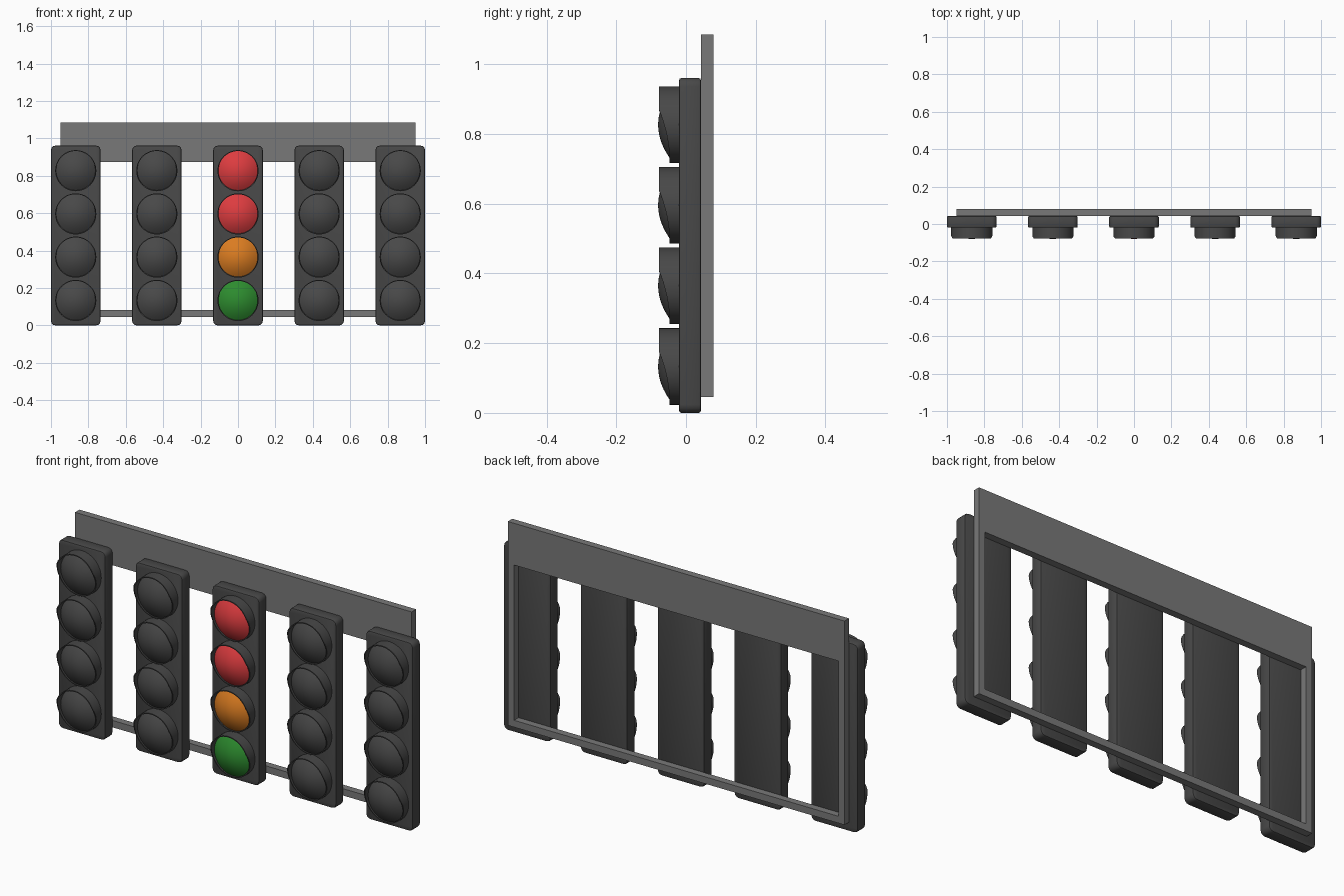
import bpy, bmesh, math

if "Cube" in bpy.data.objects:
    bpy.data.objects.remove(bpy.data.objects["Cube"])


def material(name, r, g, b):
    m = bpy.data.materials.new(name)
    m.diffuse_color = (r, g, b, 1)
    m.use_nodes = True
    m.node_tree.nodes["Principled BSDF"].inputs["Base Color"].default_value = m.diffuse_color
    return m


DARK = material("dark grey housing", 0.065, 0.065, 0.065)
FRAME = material("mid grey frame", 0.19, 0.19, 0.19)
RED = material("red lens", 0.72, 0.045, 0.05)
ORANGE = material("orange lens", 0.70, 0.20, 0.015)
GREEN = material("green lens", 0.026, 0.26, 0.028)

COLUMNS = [-0.8675, -0.434, 0.0, 0.434, 0.8675]
LAMPS = [(0.827, RED), (0.596, RED), (0.365, ORANGE), (0.133, GREEN)]
SEG = 48
R_OUT, R_IN = 0.11, 0.105


def finish(bm, name, mat, smooth=None):
    bmesh.ops.recalc_face_normals(bm, faces=bm.faces)
    me = bpy.data.meshes.new(name)
    bm.to_mesh(me)
    bm.free()
    me.materials.append(mat)
    ob = bpy.data.objects.new(name, me)
    bpy.context.collection.objects.link(ob)
    if smooth:
        bpy.context.view_layer.objects.active = ob
        ob.select_set(True)
        bpy.ops.object.shade_smooth_by_angle(angle=math.radians(smooth))
        ob.select_set(False)
    return ob


def box_bm(x0, x1, y0, y1, z0, z1):
    bm = bmesh.new()
    bmesh.ops.create_cube(bm, size=1)
    for v in bm.verts:
        v.co = (x1 if v.co.x > 0 else x0, y1 if v.co.y > 0 else y0, z1 if v.co.z > 0 else z0)
    return bm


def housing(x):
    # Box with rounded upright corners and softened front and back rims
    bm = box_bm(x - 0.1325, x + 0.1325, -0.02, 0.043, 0, 0.961)
    corners = [e for e in bm.edges if abs(e.verts[0].co.y - e.verts[1].co.y) > 0.01]
    bmesh.ops.bevel(bm, geom=corners, offset=0.024, segments=3, profile=0.5, affect='EDGES')
    rims = [e for e in bm.edges if abs(e.verts[0].co.y - e.verts[1].co.y) < 0.001]
    bmesh.ops.bevel(bm, geom=rims, offset=0.007, segments=2, profile=0.5, affect='EDGES')
    finish(bm, "housing", DARK, 30)


def visor_y(h):
    # Front edge of the visor: deep on top, sweeping back to a low rim below
    t = min(1.0, max(0.0, (h + 0.11) / 0.155))
    return -0.047 - 0.031 * t * t


def visor(x, z):
    bm = bmesh.new()
    rows = []
    for i in range(SEG):
        a = 2 * math.pi * i / SEG
        c, s = math.cos(a), math.sin(a)
        yf = visor_y(R_OUT * s)
        rows.append([bm.verts.new((x + r * c, y, z + r * s))
                     for r, y in ((R_OUT, -0.015), (R_OUT, yf), (R_IN, yf), (R_IN, -0.015))])
    for i in range(SEG):
        p, q = rows[i], rows[(i + 1) % SEG]
        for k in range(4):
            n = (k + 1) % 4
            bm.faces.new((p[k], p[n], q[n], q[k]))
    finish(bm, "visor", DARK, 35)


def lens(x, z, mat):
    # Shallow dome
    bm = bmesh.new()
    tip = bm.verts.new((x, -0.08, z))
    rings = []
    for k in range(1, 9):
        r = R_IN * k / 8
        y = -0.08 + 0.04 * (k / 8) ** 2
        rings.append([bm.verts.new((x + r * math.cos(2 * math.pi * i / SEG), y,
                                    z + r * math.sin(2 * math.pi * i / SEG))) for i in range(SEG)])
    for i in range(SEG):
        j = (i + 1) % SEG
        bm.faces.new((tip, rings[0][i], rings[0][j]))
        for a, b in zip(rings, rings[1:]):
            bm.faces.new((a[i], b[i], b[j], a[j]))
    bm.faces.new(rings[-1])
    finish(bm, "lens", mat, 40)


# Five signal columns, only the middle one is lit
for x in COLUMNS:
    housing(x)
    for z, colour in LAMPS:
        visor(x, z)
        lens(x, z, colour if x == 0 else DARK)

# Rear frame: outer rectangle with one window, deep band on top
bm = bmesh.new()
outer = [(-0.95, 0.046), (0.95, 0.046), (0.95, 1.086), (-0.95, 1.086)]
inner = [(-0.915, 0.081), (0.915, 0.081), (0.915, 0.873), (-0.915, 0.873)]
loops = [[bm.verts.new((px, y, pz)) for px, pz in pts]
         for pts, y in ((outer, 0.043), (outer, 0.079), (inner, 0.079), (inner, 0.043))]
for k in range(4):
    a, b = loops[k], loops[(k + 1) % 4]
    for i in range(4):
        j = (i + 1) % 4
        bm.faces.new((a[i], a[j], b[j], b[i]))
finish(bm, "rear_frame", FRAME)
